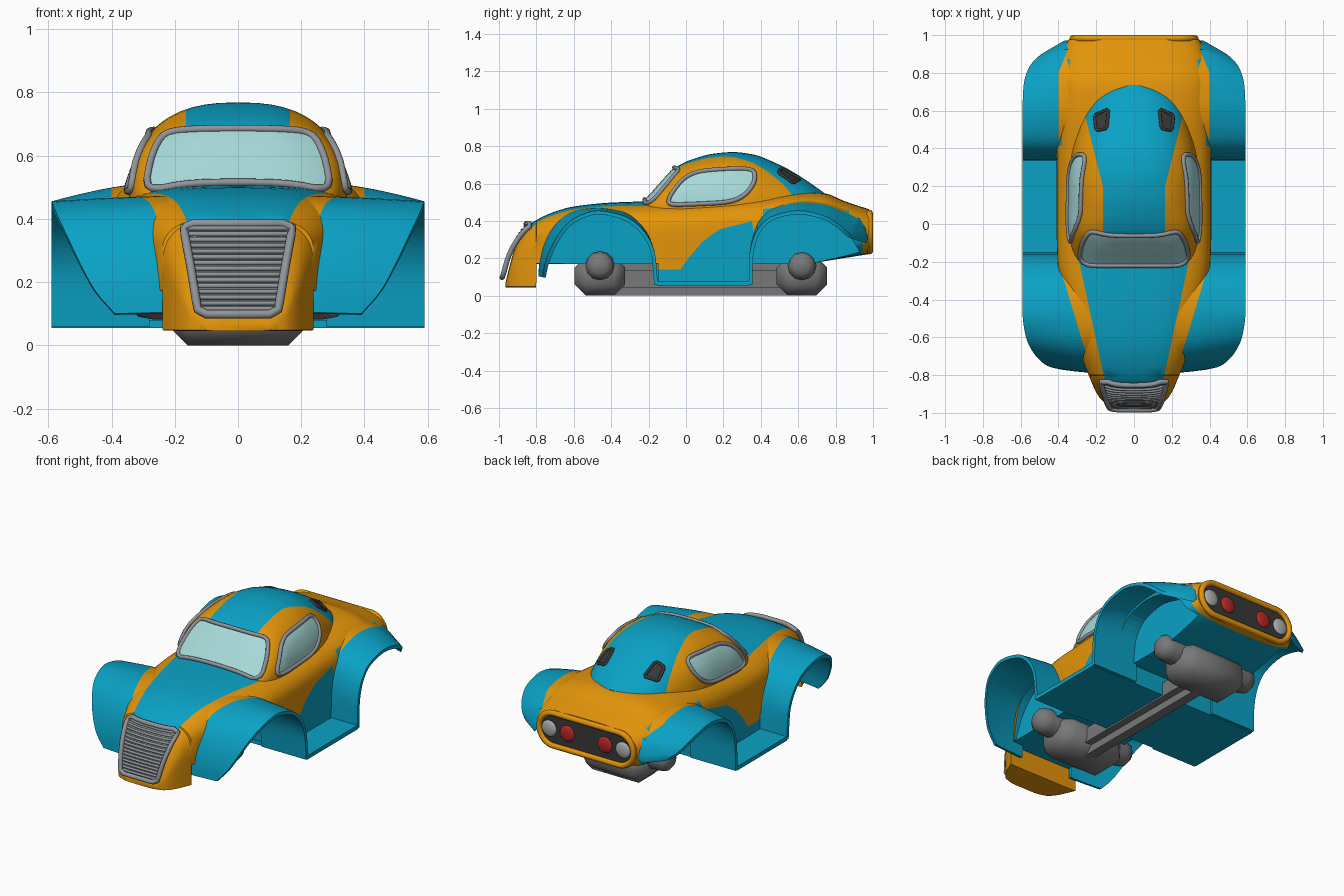
import bpy, bmesh, math
from mathutils import Vector
from mathutils.bvhtree import BVHTree

if "Cube" in bpy.data.objects:
    bpy.data.objects.remove(bpy.data.objects["Cube"])

def mat(name, *c):
    m = bpy.data.materials.new(name)
    m.diffuse_color = (*c, 1)
    m.use_nodes = True
    m.node_tree.nodes["Principled BSDF"].inputs["Base Color"].default_value = m.diffuse_color
    return m
TEAL = mat("teal paint", .003, .36, .56)
ORANGE = mat("orange paint", .77, .3, .003)
GLASS = mat("pale glass", .39, .71, .70)
TRIM = mat("grey trim", .28, .30, .32)
STEEL = mat("chassis grey", .19, .19, .195)
DARK = mat("dark panel", .04, .04, .04)
RED = mat("red lamp", .47, .02, .02)
LAMP = mat("clear lamp", .42, .44, .44)

def ramp(tbl, u):
    """smooth table lookup: rows (u, a, b, ...) -> [a, b, ...]"""
    u = min(max(u, tbl[0][0]), tbl[-1][0])
    k = max(i for i in range(len(tbl) - 1) if tbl[i][0] <= u + 1e-9)
    slope = lambda i, c: (tbl[i+1][c] - tbl[i][c]) / (tbl[i+1][0] - tbl[i][0])
    def tan(i, c):
        a, b = slope(max(i-1, 0), c), slope(min(i, len(tbl)-2), c)
        return 0 if a * b <= 0 else 2 * a * b / (a + b)
    d = tbl[k+1][0] - tbl[k][0]
    t = (u - tbl[k][0]) / d
    return [(2*t**3-3*t*t+1)*tbl[k][c] + (t**3-2*t*t+t)*d*tan(k, c)
            + (3*t*t-2*t**3)*tbl[k+1][c] + (t**3-t*t)*d*tan(k+1, c) for c in range(1, len(tbl[0]))]

def finish(bm, name, mats, smooth=35):
    me = bpy.data.meshes.new(name)
    bm.to_mesh(me); bm.free()
    o = bpy.data.objects.new(name, me)
    bpy.context.collection.objects.link(o)
    for m in mats: me.materials.append(m)
    shade(o, smooth)
    return o

def shade(o, smooth=35):
    bpy.ops.object.select_all(action='DESELECT')
    o.select_set(True); bpy.context.view_layer.objects.active = o
    if smooth: bpy.ops.object.shade_smooth_by_angle(angle=math.radians(smooth))

def skin(bm, rings):
    vs = [[bm.verts.new(p) for p in r] for r in rings]
    n = len(vs[0])
    for a, b in zip(vs, vs[1:]):
        for i in range(n):
            bm.faces.new((a[i], a[(i+1) % n], b[(i+1) % n], b[i]))
    bm.faces.new(vs[0]); bm.faces.new(vs[-1])
    bmesh.ops.recalc_face_normals(bm, faces=bm.faces[:])

def paint(o, cuts, rule):
    """slice clean colour borders, then colour faces by rule"""
    bm = bmesh.new(); bm.from_mesh(o.data)
    for co, no in cuts:
        bmesh.ops.bisect_plane(bm, geom=bm.verts[:]+bm.edges[:]+bm.faces[:], dist=1e-5, plane_co=co, plane_no=no)
    bm.normal_update()
    for f in bm.faces:
        f.material_index = int(rule(f.calc_center_median(), f.normal))
    bm.to_mesh(o.data); bm.free()
    shade(o)

def section(y, w, zt, zb, h, hb, n, q=14):
    pts = []
    for i in range(4 * q):
        c, s = math.cos(math.pi*i/2/q), math.sin(math.pi*i/2/q)
        e = abs(s) ** (2 / n)
        pts.append((math.copysign(abs(c)**(2/n), c) * w, y, zt-h+h*e if s > -1e-9 else zb+hb-hb*e))
    return pts

def steps(a, b, n): return [a + (b - a) * i / n for i in range(n + 1)]

# fender arches: rows (index, y, z, outer x, inward rise, inner x)
FRONT = [(0, -.77, .1, .39, .02, .18), (1, -.755, .17, .45, .03, .18), (2, -.72, .26, .5, .045, .18),
         (3, -.67, .345, .54, .05, .18), (4, -.595, .415, .573, .04, .18), (5, -.47, .455, .59, .018, .18),
         (6, -.33, .425, .59, .022, .27), (7, -.22, .34, .59, .01, .28), (8, -.165, .22, .59, 0, .28), (9, -.15, .06, .59, 0, .28)]
REAR = [(0, .335, .06, .59, 0, .28), (1, .338, .2, .59, 0, .28), (2, .365, .32, .59, .01, .28), (3, .45, .42, .59, .04, .28),
        (4, .6, .455, .59, .055, .28), (5, .73, .43, .585, .075, .28), (6, .82, .38, .56, .09, .28),
        (7, .88, .33, .515, .115, .28), (8, .97, .30, .37, .12, .2)]

def arch(tbl):
    out = []
    for u in steps(0, tbl[-1][0], 4 * (len(tbl) - 1)):
        a, b, p = ramp(tbl, u - .15), ramp(tbl, u + .15), ramp(tbl, u)
        n = Vector((-(b[1] - a[1]), b[0] - a[0])).normalized()
        out.append((Vector(p[:2]), n, *p[2:]))
    return out

def fender(name, tbl, cuts, rule):
    bm = bmesh.new()
    for sx in (1, -1):
        rings = []
        for p, n, xo, rise, xi in arch(tbl):
            ring = []
            for off, ss in ((0, steps(0, 1, 8)), (-.02, steps(1, 0, 8))):
                for s in ss:
                    v = p + n * (rise * (1 - s**1.6) + off)
                    ring.append((sx * (xi + (xo - xi) * s), min(v.x, .972), v.y))
            rings.append(ring)
        skin(bm, rings)
    o = finish(bm, name, (TEAL, ORANGE))
    paint(o, [((s * c[0], *c[1:]), (s * n[0], *n[1:])) for c, n in cuts for s in (1, -1)], rule)
fender("front_fenders", FRONT, [((.4, -.2, 0), (1, -.3, 0))],
       lambda c, n: abs(c.x) < .4 + .3 * (c.y + .2) and (n.z > .2 or (c.y < -.5 and n.y < -.3)))
fender("rear_fenders", REAR, [((.4, 0, 0), (1, 0, 0)), ((.4, .8, 0), (1, .4, 0))],
       lambda c, n: n.z > .2 and abs(c.x) < .4 - .4 * max(0, c.y - .8))

# main body: lofted along its length
W = [(-.965, .1), (-.95, .15), (-.9, .195), (-.8, .24), (-.6, .32), (-.4, .37), (-.2, .405), (0, .41), (.7, .41), (.85, .4), (1, .335)]
TOP = [(-.965, .07), (-.95, .13), (-.92, .24), (-.88, .32), (-.83, .385), (-.7, .45), (-.6, .477), (-.4, .498), (-.2, .505),
       (0, .512), (.4, .54), (.6, .555), (.73, .55), (.85, .505), (1, .455)]
def bottom(y):
    if y < -.8: return .045
    if -.15 < y < .34: return .06
    return .17 + max(0, y - .65) * .16
ys = [-.965, -.96, -.95, -.94, -.93, -.92, -.9, -.88, -.86, -.84, -.82, -.801] + steps(-.799, -.151, 16) \
    + steps(-.149, .339, 12) + steps(.341, .978, 18)
rings = []
for y in ys:
    w, zt, zb = ramp(W, y)[0], ramp(TOP, y)[0], bottom(y)
    hb = .004 + .105 * max(0, min(1, (y - .7) / .28))
    rings.append(section(y, w, zt, zb, min(.18, (zt - zb) * .55), hb, 3))
bm = bmesh.new(); skin(bm, rings)
body = finish(bm, "body", (ORANGE, TEAL))

# carve the wheel wells
for tbl, tail, xin in ((FRONT, [], .25), (REAR, [(.95, .2)], .3)):
    poly = [tuple(a[0] - a[1] * .01) for a in arch(tbl) if a[0].x < .89] + tail
    poly = [(poly[0][0], -.1)] + poly + [(poly[-1][0], -.1)]
    bm = bmesh.new()
    for sx in (1, -1):
        skin(bm, [[(sx * x, y, z) for y, z in poly] for x in (xin, .8)])
    cutter = finish(bm, "wheel_well_cutter", (), 0)
    cutter.hide_render = True
    m = body.modifiers.new("well", 'BOOLEAN')
    m.operation, m.solver, m.object = 'DIFFERENCE', 'EXACT', cutter
    shade(body, 0)
    bpy.ops.object.modifier_apply(modifier="well")
    bpy.data.objects.remove(cutter)

door = [(-.03, .14), (.02, .21), (.09, .29), (.18, .355), (.34, .395)]
segs = list(zip(door, door[1:]))
cuts = [((s * .15, -.85, 0), (s, -.215, 0)) for s in (1, -1)] + [((0, 0, .14), (0, 0, 1))]
cuts += [((0, a[0], a[1]), (0, a[1] - b[1], b[0] - a[0])) for a, b in segs]
def body_rule(c, n):
    if c.y < -.1 and c.z > .3 and n.z > 0 and abs(c.x) < .15 + .215 * (c.y + .85): return 1   # hood stripe
    if -.79 < c.y < .96 and (n.z < -.2 or abs(n.y) > .8): return 1                            # underside, wells
    if .87 < c.y < .95 and c.z < .34: return 1
    if .42 < c.y < .87 and c.z < .47 and abs(n.x) > .5: return 1
    wall = .25 if c.y < 0 else .3
    if abs(abs(c.x) - wall) < .004 and abs(n.x) > .97 and c.z < .47 and c.y > -.79: return 1
    if -.15 < c.y < .35:
        return c.z < .14 or all(c.z < a[1] + (c.y-a[0]) * (b[1]-a[1]) / (b[0]-a[0]) for a, b in segs)
    return 0
paint(body, cuts, body_rule)

# cabin roof
RW = [(-.23, .27), (-.18, .31), (-.1, .335), (0, .345), (.2, .345), (.35, .335), (.5, .3), (.62, .255), (.68, .215), (.72, .15), (.735, .08)]
RT = [(-.23, .5), (-.2, .53), (-.12, .62), (-.05, .69), (.05, .735), (.15, .76), (.25, .768), (.35, .757), (.5, .7), (.6, .645), (.735, .553)]
RN = [(-.23, 3), (-.05, 3), (.1, 2.7), (.6, 2.3), (.735, 2.3)]
bm = bmesh.new()
skin(bm, [section(y, ramp(RW, y)[0], ramp(RT, y)[0], .42, ramp(RT, y)[0] - .43, .01, ramp(RN, y)[0])
          for y in steps(-.23, .735, 44)])
roof = finish(bm, "cabin_roof", (ORANGE, TEAL))
paint(roof, [((s * .165, .2, 0), (s, k, 0)) for s in (1, -1) for k in (0, -.25)],
      lambda c, n: abs(c.x) < .165 + .25 * max(0, c.y - .2))

# helpers that lay outlines onto a surface
def tree(o):
    bm = bmesh.new(); bm.from_mesh(o.data)
    t = BVHTree.FromBMesh(bm); bm.free()
    return t
ROOF, BODY = tree(roof), tree(body)
VIEWS = {"front": (lambda a, b: Vector((a, -3, b)), Vector((0, 1, 0))),
         "right": (lambda a, b: Vector((3, a, b)), Vector((-1, 0, 0))),
         "left": (lambda a, b: Vector((-3, a, b)), Vector((1, 0, 0))),
         "top": (lambda a, b: Vector((a, b, 3)), Vector((0, 0, -1)))}
def lay(t, view, p, off):
    start, d = VIEWS[view]
    hit, n, _, _ = t.ray_cast(start(*p), d)
    if hit is None:
        hit = t.find_nearest(start(*p) + d * 2.6)[0]
    return hit - d * off

def rounded(pts, t=.22, gap=.025):
    pts = [Vector(p) for p in pts]
    for k in ((t, .25) if t > .2 else (t,)):
        pts = [a.lerp(b, f) for a, b in zip(pts, pts[1:] + pts[:1]) for f in (k, 1 - k)]
    out = []
    for a, b in zip(pts, pts[1:] + pts[:1]):
        k = max(1, math.ceil((b - a).length / gap))
        out += [a.lerp(b, i / k) for i in range(k)]
    return out

def tube(name, lines, r, m, cyclic=True):
    cu = bpy.data.curves.new(name, 'CURVE')
    cu.dimensions, cu.bevel_depth, cu.bevel_resolution, cu.use_fill_caps = '3D', r, 2, True
    for line in lines:
        sp = cu.splines.new('POLY')
        sp.points.add(len(line) - 1)
        for q, p in zip(sp.points, line): q.co = (*p, 1)
        sp.use_cyclic_u = cyclic
    tmp = bpy.data.objects.new(name + "_path", cu)
    bpy.context.collection.objects.link(tmp)
    me = bpy.data.meshes.new_from_object(tmp.evaluated_get(bpy.context.evaluated_depsgraph_get()))
    bpy.data.objects.remove(tmp)
    bm = bmesh.new(); bm.from_mesh(me)
    for f in bm.faces: f.material_index = 0
    return finish(bm, name, (m,), 50)

def panel(name, t, view, outline, m, off=.005):
    mid = sum(outline, Vector((0, 0))) / len(outline)
    bm = bmesh.new()
    rs = [[bm.verts.new(lay(t, view, mid.lerp(p, s), off)) for p in outline] for s in (1, .8, .6, .4, .2)]
    n = len(outline)
    for a, b in zip(rs, rs[1:]):
        for i in range(n): bm.faces.new((a[i], a[(i+1) % n], b[(i+1) % n], b[i]))
    bm.faces.new(rs[-1])
    bm.normal_update()
    if sum((f.normal.dot(VIEWS[view][1]) for f in bm.faces)) > 0:
        bmesh.ops.reverse_faces(bm, faces=bm.faces[:])
    return finish(bm, name, (m,))

def window(name, t, view, pts, m, rim, r, off=.006, corner=.22):
    o = rounded(pts, corner)
    panel(name, t, view, o, m, off)
    tube(name + "_frame", [[lay(t, view, p, off) for p in o]], r, rim)

# windows and roof vents
window("windshield", ROOF, "front", [(-.295, .485), (-.15, .515), (.15, .515), (.295, .485), (.275, .6), (.235, .675),
       (.12, .685), (-.12, .685), (-.235, .675), (-.275, .6)], GLASS, TRIM, .012)
side = [(-.095, .485), (.05, .49), (.24, .5), (.32, .54), (.37, .61), (.365, .68), (.2, .678), (.06, .665), (-.02, .625), (-.09, .53)]
for s, v in ((1, "right"), (-1, "left")):
    window(v + "_window", ROOF, v, side, GLASS, TRIM, .012)
    window(v + "_roof_vent", ROOF, "top", [(s * .135, .61), (s * .21, .575), (s * .2, .495), (s * .145, .505)],
           DARK, DARK, .009, .006, .12)

# radiator grille
g = rounded([(-.175, .385), (.175, .385), (.15, .25), (.125, .098), (-.125, .098), (-.15, .25)], .1)
panel("grille_back", BODY, "front", g, TRIM, .014)
tube("grille_frame", [[lay(BODY, "front", p, .026) for p in g]], .014, TRIM)
tube("grille_slats", [[lay(BODY, "front", (x * (.115 + (z - .1) * .16), z), .018) for x in steps(-1, 1, 10)]
                      for z in steps(.115, .37, 14)], .0075, TRIM, False)

# tail panel, rim and lamps
def stadium(w, h, y):
    out = []
    for i in range(32):
        a = math.tau * (i + .5) / 32
        out.append((math.copysign(w - h, math.cos(a)) + h * math.cos(a), y, .34 + h * math.sin(a)))
    return out
tube("tail_rim", [stadium(.325, .102, .982)], .018, ORANGE)
bm = bmesh.new(); skin(bm, [stadium(.315, .092, .975), stadium(.315, .092, .983)])
finish(bm, "tail_panel", (DARK,))
for x, m, n in ((.13, RED, "red"), (.255, LAMP, "clear")):
    bm = bmesh.new()
    for s in (1, -1):
        new = bmesh.ops.create_uvsphere(bm, u_segments=20, v_segments=10, radius=.05)["verts"]
        for v in new: v.co = (v.co.x + s * x, v.co.y * .3 + .984, v.co.z + .34)
    finish(bm, n + "_tail_lamps", (m,))

# floor with running boards, and chassis
def box(name, lo, hi, m, bevel=0, seg=1):
    bm = bmesh.new()
    bmesh.ops.create_cube(bm, size=1)
    for v in bm.verts: v.co = [(a + b) / 2 + c * (b - a) for a, b, c in zip(lo, hi, v.co)]
    if bevel: bmesh.ops.bevel(bm, geom=bm.edges[:], offset=bevel, segments=seg, affect='EDGES')
    return finish(bm, name, (m,), 50)
box("running_boards", (-.59, -.155, .055), (.59, .34, .08), TEAL)
box("chassis_spine", (-.075, -.46, 0), (.075, .62, .18), STEEL, .045, 4)
for n, y in (("front", -.46), ("rear", .62)):
    box(n + "_axle_block", (-.22, y - .135, 0), (.22, y + .135, .21), STEEL, .06)
    bm = bmesh.new()
    prof = ((-.34, .04), (-.315, .07), (-.27, .078), (.27, .078), (.315, .07), (.34, .04))
    skin(bm, [[(x, y + r * math.cos(math.tau * i / 12), .16 + r * math.sin(math.tau * i / 12)) for i in range(12)]
              for x, r in prof])
    finish(bm, n + "_axle_hubs", (STEEL,), 45)
